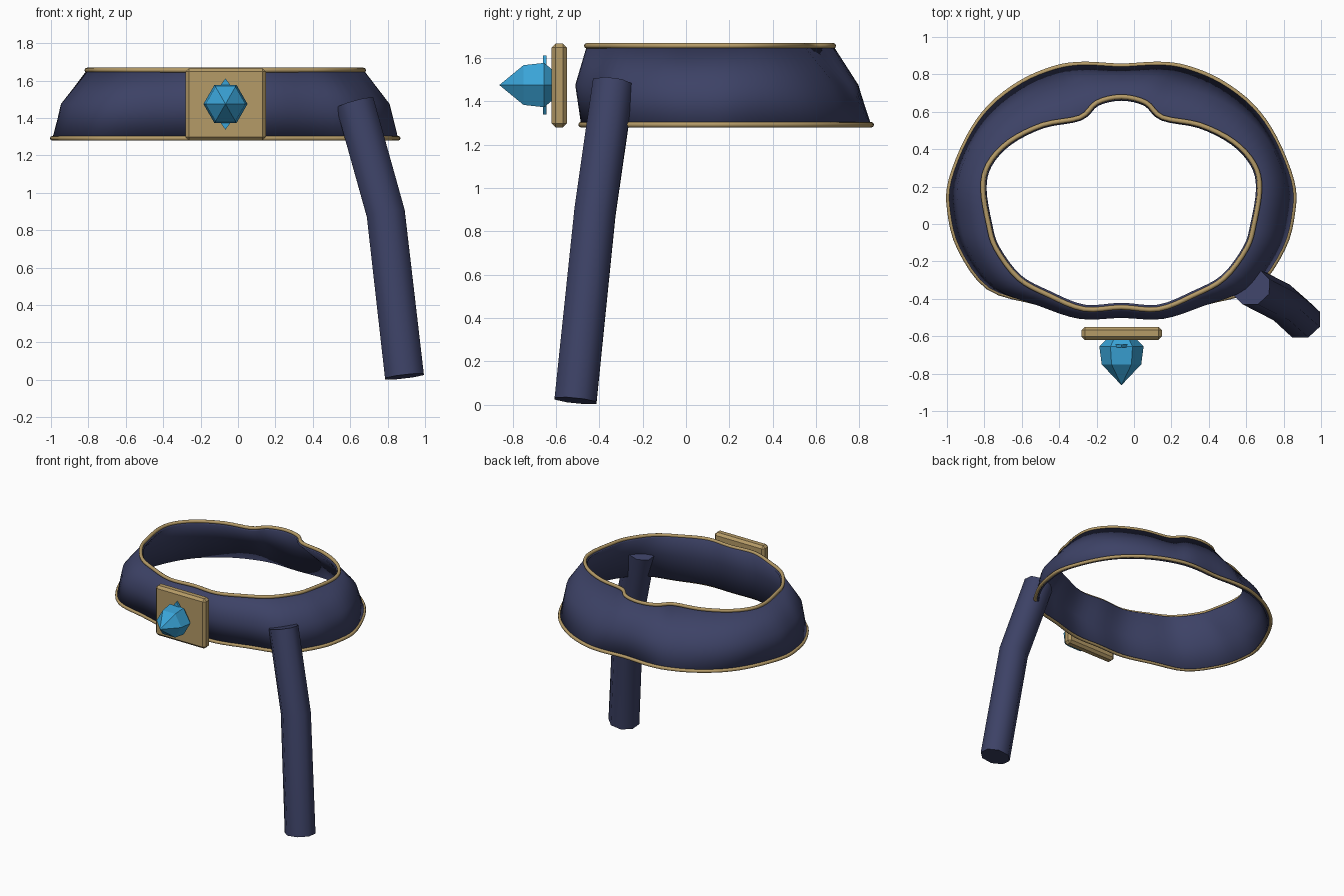
import bpy, bmesh, math
from mathutils import Vector

if "Cube" in bpy.data.objects:
    bpy.data.objects.remove(bpy.data.objects["Cube"])

CX = -0.068                      # symmetry line of the collar
Z_LOW, Z_MID, Z_TOP = 1.292, 1.475, 1.656


def material(name, color):
    m = bpy.data.materials.new(name)
    m.diffuse_color = (*color, 1)
    m.use_nodes = True
    m.node_tree.nodes["Principled BSDF"].inputs["Base Color"].default_value = m.diffuse_color
    return m


NAVY = material("navy cloth", (0.046, 0.054, 0.132))
GOLD = material("dull gold", (0.46, 0.325, 0.135))
BLUE = material("blue gem", (0.042, 0.37, 0.68))


def add_mesh(name, verts, faces, mat, smooth=None):
    me = bpy.data.meshes.new(name)
    me.from_pydata(verts, [], faces)
    me.materials.append(mat)
    ob = bpy.data.objects.new(name, me)
    bpy.context.collection.objects.link(ob)
    select(ob)
    if smooth:
        bpy.ops.object.shade_smooth_by_angle(angle=math.radians(smooth))
    return ob


def select(ob):
    bpy.ops.object.select_all(action='DESELECT')
    ob.select_set(True)
    bpy.context.view_layer.objects.active = ob


def loft(rings):
    """Quads between successive closed rings of equal size."""
    n = len(rings[0])
    verts = [v for r in rings for v in r]
    faces = [(k * n + i, k * n + (i + 1) % n, (k + 1) * n + (i + 1) % n, (k + 1) * n + i)
             for k in range(len(rings) - 1) for i in range(n)]
    return verts, faces


def fix_normals(ob):
    bm = bmesh.new()
    bm.from_mesh(ob.data)
    bmesh.ops.recalc_face_normals(bm, faces=bm.faces)
    bm.to_mesh(ob.data)
    bm.free()


def outline(half, steps=4):
    """Mirror a half outline and smooth it into a closed loop."""
    p = [Vector((-x, y)) for x, y in half] + [Vector(q) for q in half[-2:0:-1]]
    n, out = len(p), []
    for i in range(n):
        a, b, c, d = (p[(i + k) % n] for k in (-1, 0, 1, 2))
        for s in range(steps):
            t = s / steps
            out.append(0.5 * (2 * b + (c - a) * t + (2 * a - 5 * b + 4 * c - d) * t * t
                              + (3 * b - a - 3 * c + d) * t ** 3))
    return out


# Collar band: notched upper edge, wider lower edge, bulging middle
upper = outline([(0, .68), (.13, .65), (.22, .57), (.42, .53), (.60, .44), (.71, .32),
                 (.74, .19), (.71, 0), (.67, -.13), (.55, -.29), (.39, -.38),
                 (.2, -.455), (0, -.445)])
lower = outline([(0, .845), (.2, .855), (.35, .835), (.53, .76), (.70, .63), (.82, .46),
                 (.912, .23), (.918, .07), (.865, -.13), (.71, -.34), (.45, -.42),
                 (.22, -.48), (0, -.48)])
pivot = Vector((0, .2))
middle = [pivot + ((a + b) / 2 - pivot) * 1.06 for a, b in zip(upper, lower)]


def at_height(loop, z):
    return [(p.x + CX, p.y, z) for p in loop]


band = add_mesh("collar_band", *loft([at_height(lower, Z_LOW), at_height(middle, Z_MID),
                                      at_height(upper, Z_TOP)]), NAVY, 40)
solid = band.modifiers.new("thickness", 'SOLIDIFY')
solid.thickness = 0.025
solid.offset = -1

# Gold piping along both edges
for name, loop, z in (("lower_piping", lower, Z_LOW), ("upper_piping", upper, Z_TOP)):
    cu = bpy.data.curves.new(name, 'CURVE')
    cu.dimensions = '3D'
    cu.bevel_depth = 0.013
    cu.bevel_resolution = 2
    sp = cu.splines.new('POLY')
    sp.points.add(len(loop) - 1)
    for pt, co in zip(sp.points, at_height(loop, z)):
        pt.co = (*co, 1)
    sp.use_cyclic_u = True
    cu.materials.append(GOLD)
    ob = bpy.data.objects.new(name, cu)
    bpy.context.collection.objects.link(ob)
    select(ob)
    bpy.ops.object.convert(target='MESH')

# Square clasp plate with chamfered edges
bpy.ops.mesh.primitive_cube_add(size=1, location=(CX + .002, -.585, 1.473))
plate = bpy.context.object
plate.name = "clasp_plate"
plate.scale = (.43, .07, .386)
bpy.ops.object.transform_apply(location=False, rotation=False, scale=True)
plate.data.materials.append(GOLD)
bev = plate.modifiers.new("chamfer", 'BEVEL')
bev.width = 0.018
bev.segments = 1

# Six-sided gem pointing forward
GX, GZ = CX + .001, 1.475
rings = [[(GX + r * math.cos(i * math.pi / 3), y, GZ + r * math.sin(i * math.pi / 3))
          for i in range(6)]
         for y, r in ((-.615, .08), (-.655, .118), (-.75, .106))]
verts, faces = loft(rings)
verts.append((GX, -.862, GZ))
faces += [(12 + i, 12 + (i + 1) % 6, 18) for i in range(6)] + [tuple(range(6))]
fix_normals(add_mesh("gem", verts, faces, BLUE))

# Thin diamond setting behind the gem
rings = [[(GX + x, y, GZ + z) for x, z in ((.1, 0), (0, .137), (-.1, 0), (0, -.137))]
         for y in (-.645, -.66)]
verts, faces = loft(rings)
fix_normals(add_mesh("gem_setting", verts, faces + [(0, 1, 2, 3), (4, 5, 6, 7)], BLUE))

# Bent hanging strap
path = [Vector(p) for p in ((.625, -.335, 1.48), (.79, -.42, .89), (.89, -.51, .018))]
rings = []
for i, p in enumerate(path):
    d = (path[min(i + 1, 2)] - path[max(i - 1, 0)]).normalized()
    u = Vector((0, 1, 0)).cross(d).normalized()
    w = d.cross(u)
    r = (.111, .111, .113)[i]
    rings.append([tuple(p + r * (u * math.cos(a) + w * math.sin(a) * .93))
                  for a in ((k + .5) * math.pi / 4 for k in range(8))])
verts, faces = loft(rings)
faces += [tuple(range(8)), tuple(range(16, 24))]
strap = add_mesh("hanging_strap", verts, faces, NAVY)
fix_normals(strap)
select(strap)
bpy.ops.object.shade_smooth_by_angle(angle=math.radians(55))
